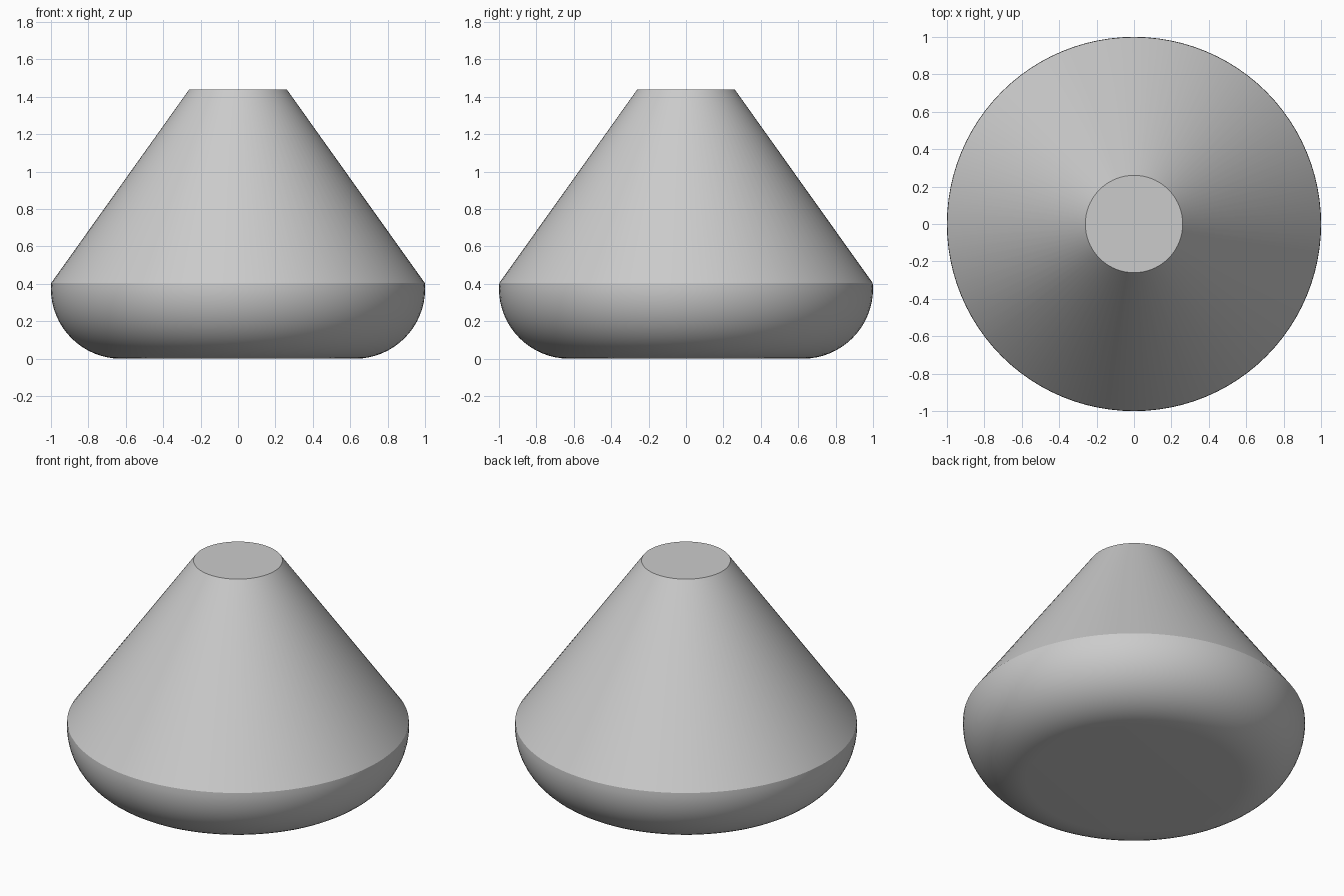
import bpy, bmesh, math

if "Cube" in bpy.data.objects:
    bpy.data.objects.remove(bpy.data.objects["Cube"])

SEGMENTS = 96

grey = bpy.data.materials.new("plain grey")
grey.diffuse_color = (0.6, 0.6, 0.6, 1)
grey.use_nodes = True
grey.node_tree.nodes["Principled BSDF"].inputs["Base Color"].default_value = grey.diffuse_color


def lathe(name, profile):
    """Spin an (r, z) profile round the z axis and close both ends with flat caps."""
    bm = bmesh.new()
    rings = []
    for r, z in profile:
        rings.append([bm.verts.new((r * math.cos(2 * math.pi * i / SEGMENTS),
                                    r * math.sin(2 * math.pi * i / SEGMENTS), z))
                      for i in range(SEGMENTS)])
    for low, high in zip(rings, rings[1:]):
        for i in range(SEGMENTS):
            j = (i + 1) % SEGMENTS
            bm.faces.new((low[i], low[j], high[j], high[i]))
    bm.faces.new(rings[0][::-1])
    bm.faces.new(rings[-1])
    mesh = bpy.data.meshes.new(name)
    bm.to_mesh(mesh)
    bm.free()
    obj = bpy.data.objects.new(name, mesh)
    bpy.context.collection.objects.link(obj)
    mesh.materials.append(grey)
    bpy.ops.object.select_all(action='DESELECT')
    obj.select_set(True)
    bpy.context.view_layer.objects.active = obj
    bpy.ops.object.shade_smooth_by_angle(angle=math.radians(30))
    return obj


# Rounded base: quarter arc from the flat underside to the widest point
steps = 16
radius = 0.375
profile = [(1 - radius + radius * math.sin(a), radius - radius * math.cos(a))
           for a in (math.pi / 2 * i / steps for i in range(steps + 1))]

# Rim, then the straight cone up to the flat top
profile += [(0.998, 0.405), (0.26, 1.44)]

lathe("tapered_body", profile)
